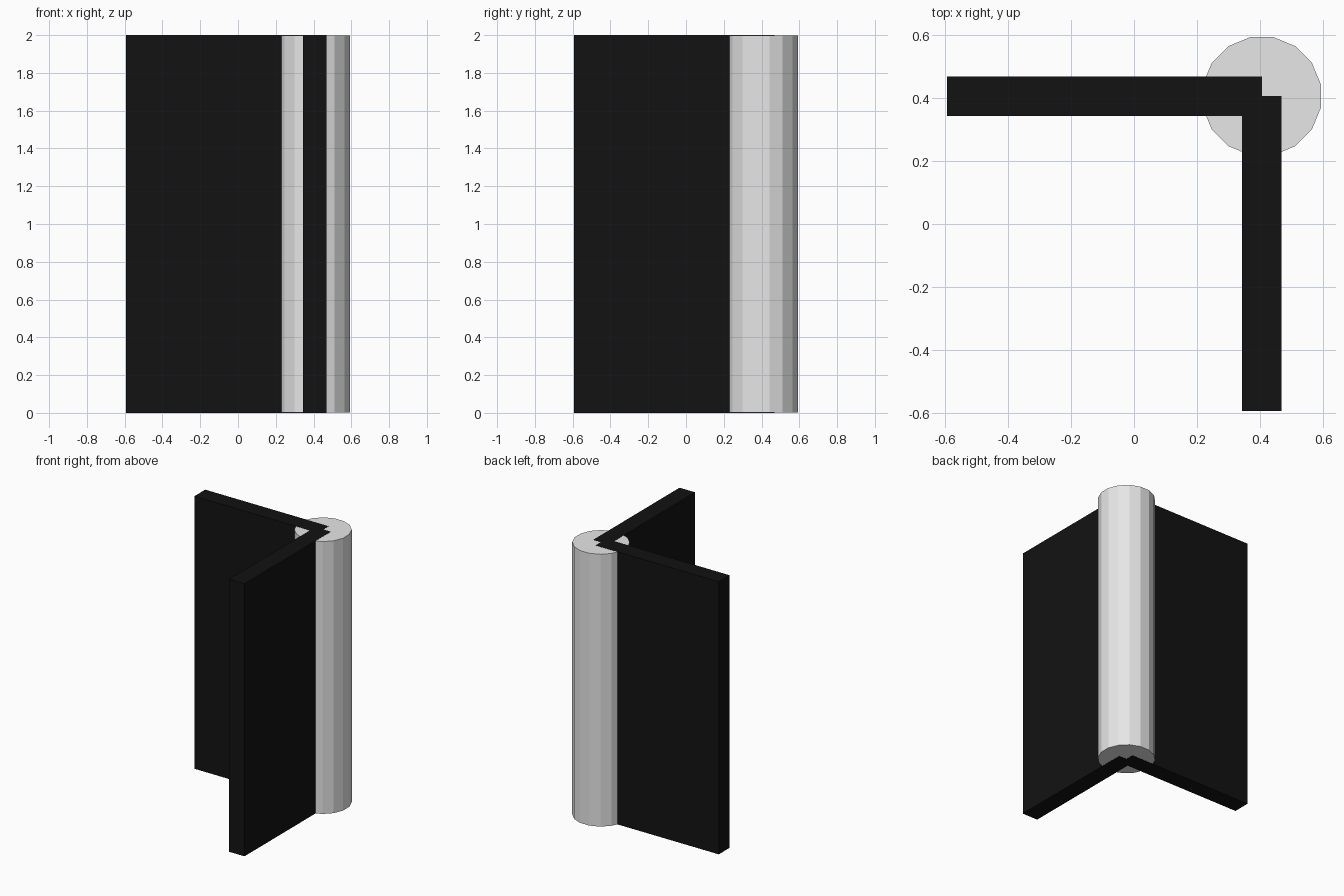
import bpy
import math

if "Cube" in bpy.data.objects:
    bpy.data.objects.remove(bpy.data.objects["Cube"])

H = 2.0       # overall height
C = 0.406     # corner position in x and y
T = 0.125     # wall thickness
L = 1.0       # wall length from the corner centre
EPS = 0.001   # keeps the dark wall ends showing over the pillar ends


def material(name, rgb):
    m = bpy.data.materials.new(name)
    m.diffuse_color = (*rgb, 1.0)
    m.use_nodes = True
    m.node_tree.nodes["Principled BSDF"].inputs["Base Color"].default_value = m.diffuse_color
    return m


light_grey = material("light_grey", (0.8, 0.8, 0.8))
near_black = material("near_black", (0.006, 0.006, 0.006))


def wall(name, loc, size):
    bpy.ops.mesh.primitive_cube_add(size=1, location=loc)
    o = bpy.context.object
    o.name = name
    o.scale = size
    bpy.ops.object.transform_apply(location=False, rotation=False, scale=True)
    o.data.materials.append(near_black)


# 16-sided corner pillar, turned so flats face the axes
bpy.ops.mesh.primitive_cylinder_add(vertices=16, radius=0.191, depth=H - 2 * EPS,
                                    location=(C, C, H / 2),
                                    rotation=(0, 0, math.pi / 16))
pillar = bpy.context.object
pillar.name = "corner_pillar"
pillar.data.materials.append(light_grey)

# Two thin walls meeting at the pillar centre
wall("back_wall", (C - L / 2, C, H / 2), (L, T, H))
wall("side_wall", (C, C - L / 2, H / 2), (T, L, H))
